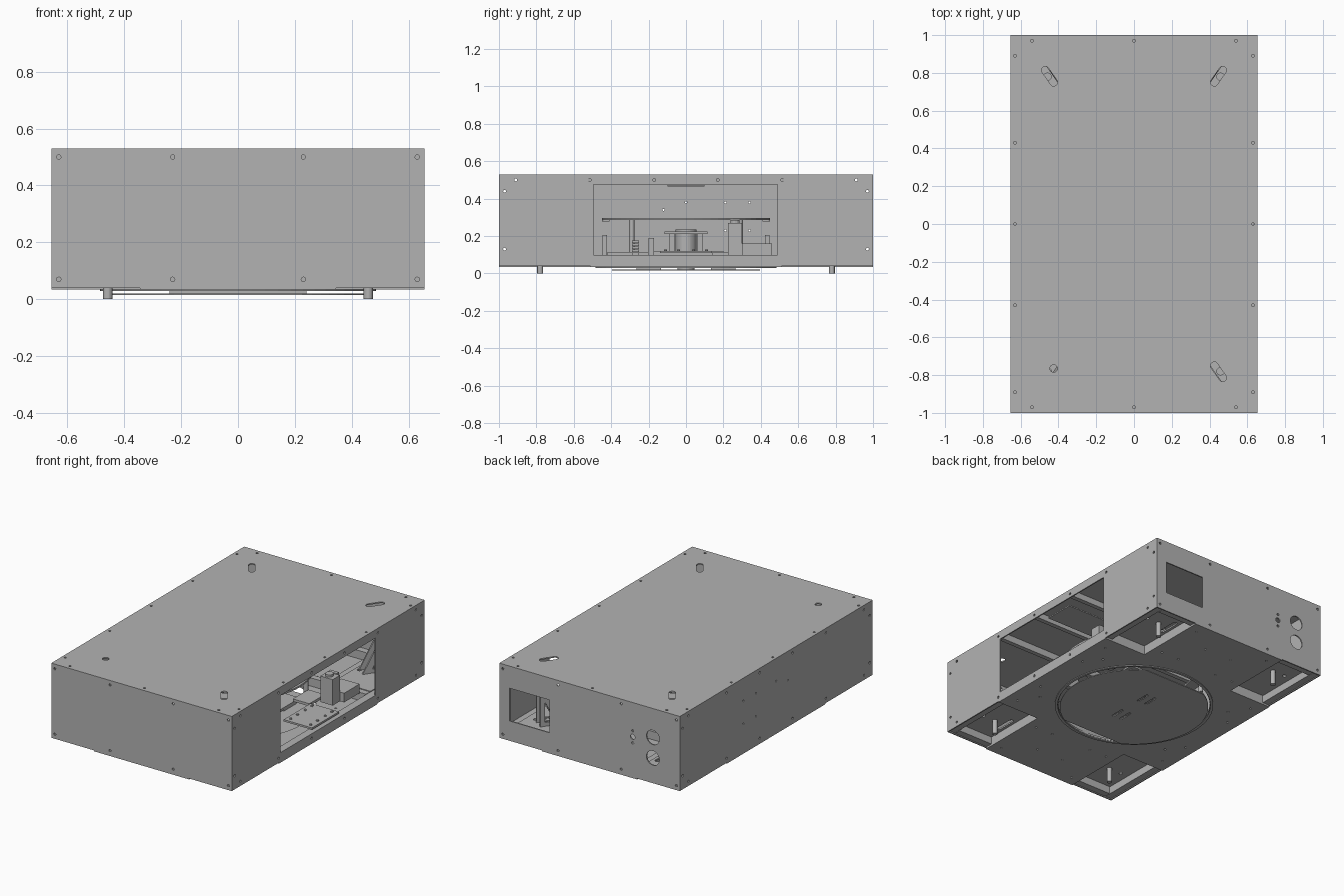
import bpy
from math import sin, cos, pi, atan2, hypot, sqrt
from mathutils import Matrix, Vector

old = bpy.data.objects.get("Cube")
if old:
    bpy.data.objects.remove(old)


def material(name, v):
    m = bpy.data.materials.new(name)
    m.use_nodes = True
    m.diffuse_color = (v, v, v, 1)
    m.node_tree.nodes["Principled BSDF"].inputs["Base Color"].default_value = (v, v, v, 1)
    return m


GREY = material("sheet metal grey", 0.45)

# Local sheet axes (u, v, normal) for each facing
AXES = {"x": ((0, 1, 0), (0, 0, 1), (1, 0, 0)),
        "y": ((1, 0, 0), (0, 0, 1), (0, -1, 0)),
        "z": ((1, 0, 0), (0, 1, 0), (0, 0, 1))}


def rect(u0, v0, u1, v1):
    return [(u0, v0), (u1, v0), (u1, v1), (u0, v1)]


def circle(u, v, r, n=12):
    return [(u + r * cos(2 * pi * i / n), v + r * sin(2 * pi * i / n)) for i in range(n)]


def slot(u0, v0, u1, v1, r, n=6):
    a = atan2(v1 - v0, u1 - u0)
    ends = ((u1, v1, a - pi / 2), (u0, v0, a + pi / 2))
    return [(u + r * cos(s + pi * i / n), v + r * sin(s + pi * i / n))
            for u, v, s in ends for i in range(n + 1)]


def sheet(name, facing, pos, thick, outline, holes=(), spin=0, origin=(0, 0)):
    """Flat sheet cut from an outline, with holes; pos is its middle plane."""
    cu = bpy.data.curves.new(name, "CURVE")
    cu.dimensions = "2D"
    cu.fill_mode = "BOTH"
    cu.extrude = thick / 2
    for loop in [outline, *holes]:
        sp = cu.splines.new("POLY")
        sp.points.add(len(loop) - 1)
        for p, (u, v) in zip(sp.points, loop):
            p.co = (u, v, 0, 1)
        sp.use_cyclic_u = True
    tmp = bpy.data.objects.new(name, cu)
    bpy.context.collection.objects.link(tmp)
    bpy.context.view_layer.update()
    ev = tmp.evaluated_get(bpy.context.evaluated_depsgraph_get())
    me = bpy.data.meshes.new_from_object(ev)
    bpy.data.objects.remove(tmp)
    u, v, n = (Vector(a) for a in AXES[facing])
    m = Matrix((u, v, n)).transposed().to_4x4()
    offset = Vector([abs(c) * pos for c in n])
    offset += Vector((*origin, 0))
    me.transform(Matrix.Translation(offset) @ Matrix.Rotation(spin, 4, "Z") @ m)
    me.materials.clear()
    me.materials.append(GREY)
    for f in me.polygons:
        f.use_smooth = False
    ob = bpy.data.objects.new(name, me)
    bpy.context.collection.objects.link(ob)
    return ob


def box(name, x0, x1, y0, y1, z0, z1):
    return sheet(name, "z", (z0 + z1) / 2, z1 - z0, rect(x0, y0, x1, y1))


def disc(name, x, y, r, z0, z1, inner=0, n=32):
    holes = [circle(x, y, inner, n)] if inner else []
    return sheet(name, "z", (z0 + z1) / 2, z1 - z0, circle(x, y, r, n), holes)


W, L, Z0, Z1, T = 0.655, 1.0, 0.04, 0.53, 0.008
SCREW = 0.008


def screws(us, vs):
    return [circle(u, v, SCREW, 8) for u in us for v in vs]


# Outer case
side_screws = screws((-.91, -.515, -.17, .17, .515, .91), (.07, .5)) + screws((-.97, .97), (.13, .44))
end_screws = screws((-.63, -.23, .23, .63), (.07, .5))
sheet("window_side_panel", "x", W - T / 2, T, rect(-L, Z0, L, Z1),
      side_screws + [rect(-.495, .1, .49, .475)])
wall_holes = [circle(y, z, .006, 8) for y, z in
              ((0, .38), (.21, .38), (.34, .38), (-.12, .34), (.21, .23), (.34, .23))]
sheet("plain_side_panel", "x", T / 2 - W, T, rect(-L, Z0, L, Z1), side_screws + wall_holes)
sheet("front_panel", "y", T / 2 - L, T, rect(T - W, Z0, W - T, Z1), end_screws)
sheet("back_panel", "y", L - T / 2, T, rect(T - W, Z0, W - T, Z1), end_screws + [
    rect(.29, .17, .58, .385), circle(-.46, .34, .047, 24), circle(-.46, .205, .047, 24),
    circle(-.313, .305, .017), circle(-.313, .345, .008), circle(-.313, .265, .008)])
top_holes = screws((-.54, 0, .54), (-.97, .97)) + screws((-.63, .63), (-.89, -.43, 0, .43, .89))
top_holes += [slot(-.47, .815, -.425, .75, .02), slot(.47, .815, .425, .75, .02),
              slot(.47, -.815, .425, -.75, .02), circle(-.425, -.765, .02, 20)]
sheet("top_panel", "z", Z1 - T / 2, T, rect(T - W, T - L, W - T, L - T), top_holes)

# Cross-shaped base plate with a round opening
cx, cy = .345, .51
cross = [(-cx, -L), (cx, -L), (cx, -cy), (W, -cy), (W, cy), (cx, cy),
         (cx, L), (-cx, L), (-cx, cy), (-W, cy), (-W, -cy), (-cx, -cy)]
base_holes = [circle(0, 0, .465, 64)]
base_holes += [circle(sx * x, sy * y, .007, 8) for sx in (-1, 1) for sy in (-1, 1)
               for x, y in ((.15, .6), (.28, .6), (.28, .93), (.1, .8), (.58, .2), (.58, .42), (.5, .3))]
sheet("base_plate", "z", .04, .012, cross, base_holes)

# Turntable underneath: outer ring, trimmed disc, hub and spacers
disc("bearing_ring", 0, 0, .485, .029, .036, .468, 64)
R, C = .455, .395
a = atan2(C, sqrt(R * R - C * C))
arc = [-a + 2 * a * i / 24 for i in range(25)]
trimmed = [(s * R * cos(t), s * R * sin(t)) for s in (1, -1) for t in arc]
sheet("turntable_disc", "z", .018, .006, trimmed,
      [slot(x, y - .04, x, y + .04, .009) for x in (-.03, .03) for y in (-.12, .12)])
for s in (-1, 1):
    box("disc_spacer", -.24, .24, s * .2 - .065, s * .2 + .065, .021, .031)
disc("turntable_hub", 0, 0, .045, .02, .1)
box("turntable_bridge", -.24, .24, -.3, .3, .03, .045)

# Lower frame rails and upper ribs
RT = .1
for s in (-1, 1):
    box("side_rail", s * .625 - .022, s * .625 + .022, -.99, .99, .046, RT)
    box("end_rail", -.6, .6, s * .97 - .022, s * .97 + .022, .046, RT)
    box("cross_rail", -.6, .6, s * .49 - .02, s * .49 + .02, .046, RT)
    box("top_rib", -.64, .64, s * .5 - .015, s * .5 + .015, .478, .522)
    box("inner_top_rib", -.64, .64, s * .17 - .015, s * .17 + .015, .482, .522)
    for t in (-1, 1):
        box("corner_rail", s * .325 - .02, s * .325 + .02, t * .73 - .22, t * .73 + .22, .046, RT)
box("vent_strip", -.6, .6, -.1, .1, .466, .474)

# Corner feet: ceiling plate, post, diagonal gussets
for sx in (-1, 1):
    for sy in (-1, 1):
        fx, fy = sx * .458, sy * .78
        x0, x1 = sorted((sx * .345, sx * .605))
        y0, y1 = sorted((sy * .51, sy * .95))
        sheet("foot_mount_plate", "z", .1, .01, rect(x0, y0, x1, y1),
              [slot(fx - sx * .08, fy + .06, fx - sx * .08, fy - .06, .014),
               circle(fx + sx * .09, fy, .012)])
        disc("foot_post", fx, fy, .016, 0, .13, n=20)
        spin = atan2(sy * .065, sx * .045)
        for off in (-.032, .032):
            o = (fx - sin(spin) * off, fy + cos(spin) * off)
            sheet("foot_gusset", "y", 0, .012,
                  [(-.1, .105), (.06, .105), (.06, .33), (.02, .33)],
                  [[(-.04, .13), (.03, .13), (.03, .26)]], spin, o)
        disc("foot_lever_pin", fx, fy, .022, .3, .34, n=16)

# Horizontal guide ring
disc("guide_ring", 0, 0, .45, .285, .297, .375, 64)
for s in (-1, 1):
    box("guide_ring_tab", -.05, .05, s * .43 - .02, s * .43 + .02, .279, .285)
    for t in (-1, 1):
        disc("ring_post", s * .29, t * .29, .014, RT, .285, n=12)

# Central drive table
box("drive_plate", -.12, .12, -.2, .2, .098, .12)
for s in (-1, 1):
    for t in (-1, 1):
        box("drive_column", s * .08 - .02, s * .08 + .02, t * .075 - .015, t * .075 + .015, .12, .212)
disc("drive_core", 0, 0, .055, .12, .235)
box("drive_table", -.12, .12, -.115, .115, .212, .224)

# Plate with bolts behind the window
sheet("service_plate", "z", .115, .012, rect(.43, -.14, .635, .14))
for x in (.46, .605):
    for y in (-.11, -.04, .04, .11):
        disc("service_bolt", x, y, .008, .121, .128, n=8)

# Brackets and small blocks around the window floor
box("motor_bracket", .44, .53, .225, .3, .1, .27)
box("motor_body", .43, .56, .3, .46, .1, .16)
disc("motor_knob", .48, .262, .025, .27, .285, n=16)
for s in (-1, 1):
    box("end_block", .36, .42, s * .435 - .012, s * .435 + .012, .1, .205)
box("spacer_block", .3, .38, -.2, -.17, .1, .19)
for i in range(5):
    z = .1 + i * .016
    box("stacked_plate", .36, .44, -.29, -.25, z, z + .011)
box("cable_channel", .3, .42, -.42, -.2, .098, .115)
box("cable_channel", .3, .42, .14, .3, .098, .115)
